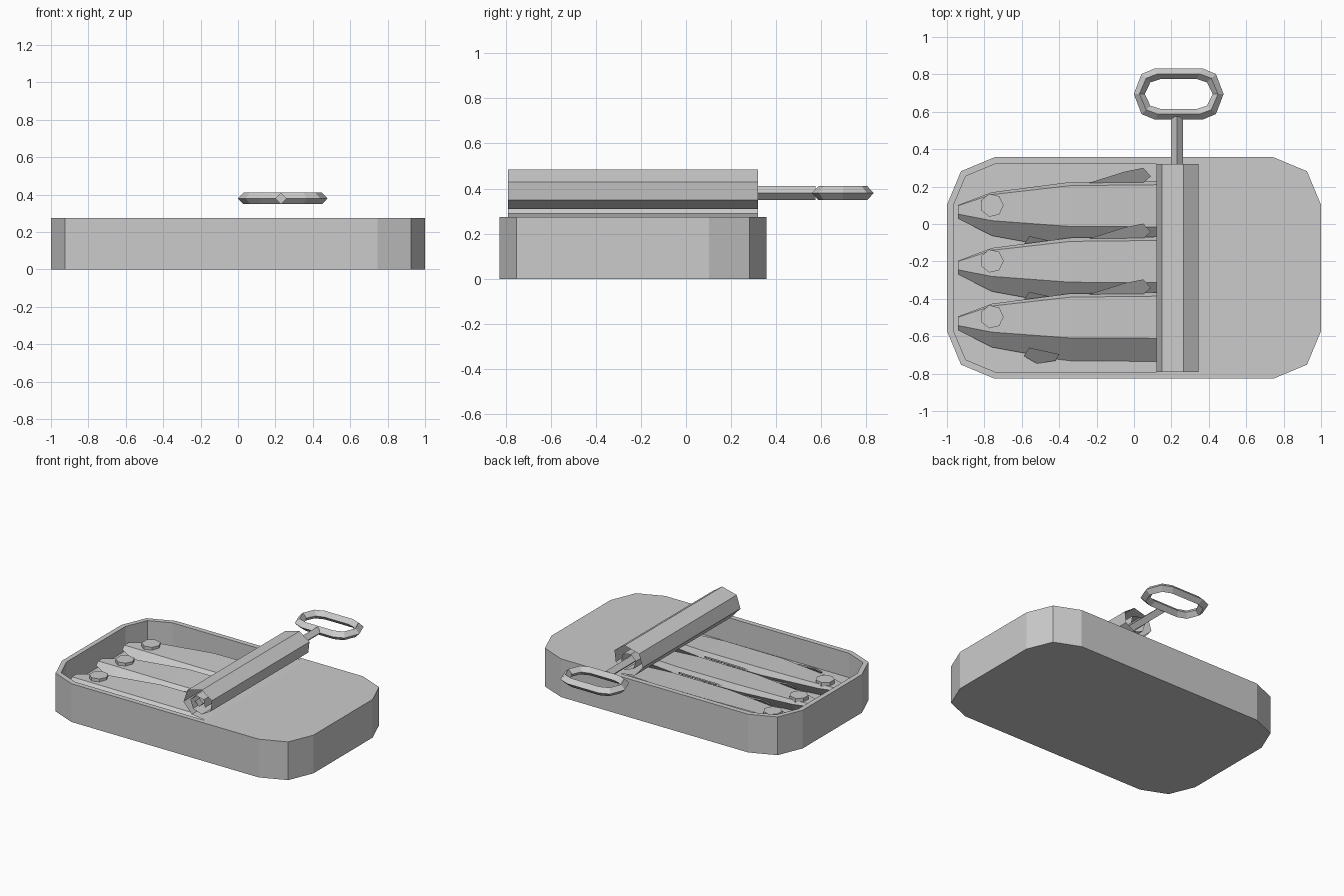
import bpy, bmesh, math

if "Cube" in bpy.data.objects:
    bpy.data.objects.remove(bpy.data.objects["Cube"])

CY = -0.235    # y centre of the tin
TOP = 0.275    # height of the rim


def finish(name, bm, recalc=True):
    bmesh.ops.remove_doubles(bm, verts=bm.verts, dist=1e-5)
    if recalc:
        bmesh.ops.recalc_face_normals(bm, faces=bm.faces)
    me = bpy.data.meshes.new(name)
    bm.to_mesh(me)
    bm.free()
    ob = bpy.data.objects.new(name, me)
    bpy.context.collection.objects.link(ob)
    return ob


def loft(name, rings, caps=True, wrap=False):
    """Skin a list of closed rings that have equal point counts."""
    bm = bmesh.new()
    vs = [[bm.verts.new(p) for p in r] for r in rings]
    n = len(vs[0])
    pairs = list(zip(vs, vs[1:])) + ([(vs[-1], vs[0])] if wrap else [])
    for a, b in pairs:
        for i in range(n):
            j = (i + 1) % n
            bm.faces.new((a[i], a[j], b[j], b[i]))
    if caps and not wrap:
        bm.faces.new(vs[0])
        bm.faces.new(vs[-1])
    return finish(name, bm)


def slab(name, pts, thick):
    """Thin plate: polygon plus a copy raised by thick."""
    return loft(name, [pts, [(x, y, z + thick) for x, y, z in pts]])


def outline(hx, hy, c, d):
    """Rectangle with two-step rounded corners, counter-clockwise."""
    q = [(hx, hy - c), (hx - d, hy - d), (hx - c, hy)]
    pts = q + [(-x, y) for x, y in reversed(q)]
    pts += [(-x, -y) for x, y in q] + [(x, -y) for x, y in reversed(q)]
    return [(x, y + CY) for x, y in pts]


def at(pts, z):
    return [(x, y, z) for x, y in pts]


# Tin body with rim and recessed floor
outer = outline(1.0, 0.592, 0.255, 0.075)
inner = outline(0.965, 0.555, 0.22, 0.065)
loft("tin_body", [at(outer, 0), at(outer, TOP), at(inner, TOP), at(inner, 0.10)])

# Remaining lid
EDGE = 0.30
lo, hi = CY - 0.555, CY + 0.555
right = [p for p in inner if p[0] > EDGE]
right = sorted(right, key=lambda p: math.atan2(p[1] - CY, p[0] - EDGE))
bm = bmesh.new()
bm.faces.new([bm.verts.new((x, y, TOP)) for x, y in [(EDGE, lo)] + right + [(EDGE, hi)]])
finish("lid", bm, False)

# Rolled-back lid sheet, a faceted spiral
spiral = [(EDGE, TOP), (0.185, 0.29), (0.12, 0.365), (0.15, 0.455), (0.265, 0.485),
          (0.345, 0.43), (0.335, 0.35), (0.265, 0.31), (0.195, 0.335),
          (0.175, 0.395), (0.215, 0.435), (0.28, 0.42), (0.29, 0.365)]
bm = bmesh.new()
cols = [(bm.verts.new((x, lo, z)), bm.verts.new((x, hi, z))) for x, z in spiral]
for a, b in zip(cols, cols[1:]):
    bm.faces.new((a[0], b[0], b[1], a[1]))
finish("rolled_lid", bm, False)

# Key: diamond-section stem and ring
KX, KY, KZ, R = 0.239, 0.695, 0.38, 0.031
loft("key_stem", [[(0.23 + R * math.cos(a), y, KZ + R * math.sin(a))
                   for a in (0, math.pi / 2, math.pi, -math.pi / 2)]
                  for y in (-0.77, 0.575)])


def key_ring(hx, hy, z):
    f = [(1, 0), (0.83, 0.78), (0.53, 1), (-0.53, 1), (-0.83, 0.78),
         (-1, 0), (-0.83, -0.78), (-0.53, -1), (0.53, -1), (0.83, -0.78)]
    return [(KX + hx * u, KY + hy * v, z) for u, v in f]


loft("key_ring", [key_ring(0.24, 0.137, KZ), key_ring(0.21, 0.108, KZ + R),
                  key_ring(0.182, 0.08, KZ), key_ring(0.21, 0.108, KZ - R)], wrap=True)

# Fish, three lying side by side
section = [(0.13, 0.17), (0.11, 0.212), (-0.115, 0.202),
           (-0.245, 0.095), (-0.20, 0.06), (0.06, 0.06)]
# x, scale, sideways shift
stations = [(-0.94, 0.20, 0.02), (-0.76, 0.62, 0.01), (-0.34, 0.97, 0),
            (0.12, 1, 0), (0.5, 0.7, 0), (0.76, 0.25, 0)]
dorsal = [(-0.24, 0.12), (0.05, 0.12), (0.09, 0.155), (0.05, 0.20), (-0.05, 0.18)]
pectoral = [(-0.59, -0.21), (-0.52, -0.25), (-0.42, -0.235), (-0.40, -0.20), (-0.56, -0.165)]
tail = [(0.70, -0.09), (0.92, -0.18), (0.88, -0.055), (0.92, 0.07), (0.70, -0.02)]

for i in range(3):
    fy = 0.10 - 0.298 * i
    n = f"_{i + 1}"
    rings = []
    for x, s, dy in stations:
        rings.append([(x, fy + dy - 0.055 + (y + 0.055) * s, 0.155 + (z - 0.155) * s)
                      for y, z in section])
    loft("fish_body" + n, rings)
    slab("fish_dorsal_fin" + n,
         [(x, fy + y, 0.17 + (y - 0.12) * 0.6) for x, y in dorsal], 0.012)
    slab("fish_side_fin" + n,
         [(x, fy + y, 0.20 + (y + 0.115) * 0.8) for x, y in pectoral], 0.012)
    slab("fish_tail" + n, [(x, fy + y, 0.14) for x, y in tail], 0.012)
    slab("fish_eye" + n, [(-0.76 + 0.063 * math.cos(math.tau * k / 7),
                           fy + 0.063 * math.sin(math.tau * k / 7), 0.18)
                          for k in range(7)], 0.028)
